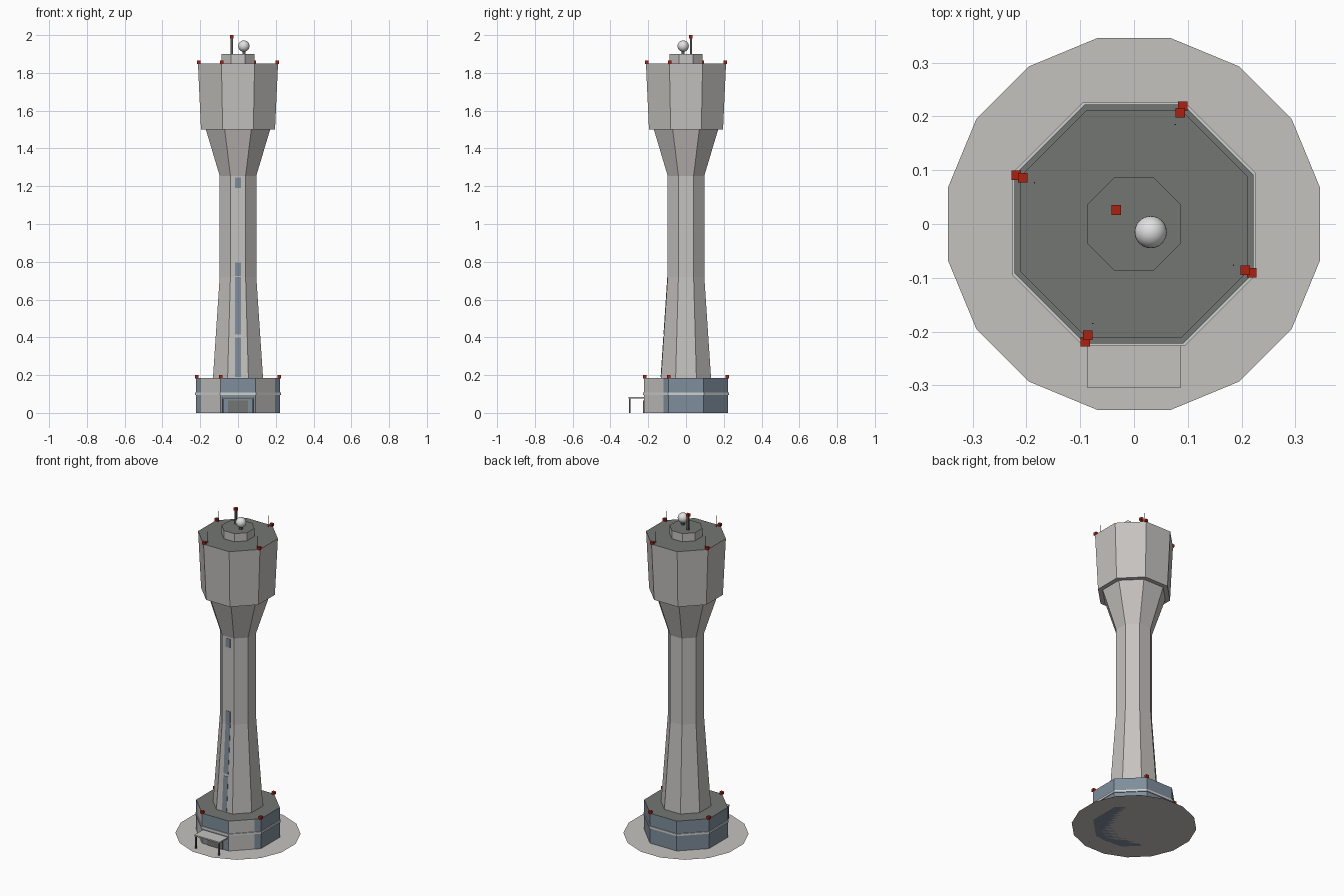
import bpy, bmesh, math
from mathutils import Vector

if "Cube" in bpy.data.objects:
    bpy.data.objects.remove(bpy.data.objects["Cube"], do_unlink=True)


def material(name, rgb):
    m = bpy.data.materials.new(name)
    m.use_nodes = True
    m.diffuse_color = (*rgb, 1)
    m.node_tree.nodes["Principled BSDF"].inputs["Base Color"].default_value = (*rgb, 1)
    return m


CONCRETE = material("concrete", (0.56, 0.54, 0.52))
PAVING = material("paving", (0.56, 0.54, 0.52))
ROOF = material("roof_grey", (0.17, 0.18, 0.165))
GLASS = material("blue_glass", (0.21, 0.27, 0.33))
TRIM = material("pale_trim", (0.62, 0.64, 0.64))
METAL = material("dark_metal", (0.10, 0.10, 0.10))
RED = material("red_light", (0.42, 0.015, 0.005))
WHITE = material("white_dome", (0.75, 0.75, 0.75))


def finish(bm, name, mats):
    bmesh.ops.recalc_face_normals(bm, faces=bm.faces)
    me = bpy.data.meshes.new(name)
    bm.to_mesh(me)
    bm.free()
    for m in mats:
        me.materials.append(m)
    ob = bpy.data.objects.new(name, me)
    bpy.context.collection.objects.link(ob)
    return ob


def octagon(apothem):
    r = apothem / math.cos(math.pi / 8)
    return [Vector((r * math.cos(a), r * math.sin(a), 0))
            for a in (math.pi / 8 + k * math.pi / 4 for k in range(8))]


def loft(name, sections, mats, rule=None):
    """Join (outline, z) sections into a closed solid; rule picks a material slot."""
    bm = bmesh.new()
    rings = [[bm.verts.new((p.x, p.y, z)) for p in pts] for pts, z in sections]
    n = len(rings[0])
    for low, high in zip(rings, rings[1:]):
        for i in range(n):
            j = (i + 1) % n
            bm.faces.new((low[i], low[j], high[j], high[i]))
    bm.faces.new(rings[0])
    bm.faces.new(rings[-1])
    bmesh.ops.recalc_face_normals(bm, faces=bm.faces)
    if rule:
        for f in bm.faces:
            f.material_index = rule(f)
    return finish(bm, name, mats)


def roof_rule(f):
    return 1 if f.normal.z > 0.9 else 0


def box(name, lo, hi, mat):
    pts = [Vector((x, y, 0)) for x, y in
           ((lo[0], lo[1]), (hi[0], lo[1]), (hi[0], hi[1]), (lo[0], hi[1]))]
    return loft(name, [(pts, lo[2]), (pts, hi[2])], [mat])


def rod(name, x, y, z0, z1, r, mat):
    return box(name, (x - r, y - r, z0), (x + r, y + r, z1), mat)


# Paved ground disc
bm = bmesh.new()
bm.faces.new([bm.verts.new((0.352 * math.cos(a), 0.352 * math.sin(a), 0))
              for a in (math.pi / 16 * (2 * k + 1) for k in range(16))])
finish(bm, "ground_disc", [PAVING])

# Base building: glazed octagon with solid walls on the two front diagonals
plan = []
corners = octagon(0.222)
for i, p in enumerate(corners):
    q = corners[(i + 1) % 8]
    plan.append(p)
    if i == 4:
        plan.append(p.lerp(q, 0.2))
    if i == 6:
        plan.append(p.lerp(q, 0.8))


def base_rule(f):
    if f.normal.z > 0.9:
        return 1
    c = f.calc_center_median()
    solid = f.normal.y < -0.5 and 0.1 < abs(c.x) < 0.19
    return 2 if solid else 0


loft("base_building", [(plan, 0), (plan, 0.185)], [GLASS, ROOF, CONCRETE], base_rule)
loft("base_band", [(octagon(0.227), 0.094), (octagon(0.227), 0.107)], [TRIM])

# Entrance: door plate, canopy and posts
box("entrance_door", (-0.052, -0.227, 0), (0.052, -0.221, 0.066), ROOF)
box("entrance_canopy", (-0.086, -0.305, 0.076), (0.086, -0.22, 0.084), CONCRETE)
for side, x in (("left", 0.08), ("right", -0.08)):
    rod("canopy_post_" + side, x, -0.299, 0, 0.077, 0.004, METAL)

# Tower shaft, flared neck and cab
shaft = ((0.133, 0.18), (0.097, 0.72), (0.097, 1.255), (0.17, 1.5))
loft("tower_shaft", [(octagon(a), z) for a, z in shaft], [CONCRETE])
loft("tower_cab", [(octagon(0.196), 1.5), (octagon(0.212), 1.85)],
     [CONCRETE, ROOF], roof_rule)
loft("roof_house", [(octagon(0.087), 1.849), (octagon(0.087), 1.9)],
     [CONCRETE, ROOF], roof_rule)


# Slit windows laid on the front of the shaft
def shaft_front(z):
    t = max(0, (0.72 - z) / 0.54)
    return -0.097 - 0.036 * t


for n, (z0, z1) in enumerate(((0.19, 0.4), (0.415, 0.72), (0.725, 0.795), (1.19, 1.245))):
    sections = []
    for z in (z0, z1):
        y = shaft_front(z)
        sections.append(([Vector((-0.016, y - 0.002, 0)), Vector((0.016, y - 0.002, 0)),
                          Vector((0.016, y + 0.004, 0)), Vector((-0.016, y + 0.004, 0))], z))
    loft(f"slit_window_{n + 1}", sections, [GLASS])

# Warning lights on alternate roof corners, plus thin aerials on the cab roof
for label, apothem, z in (("base", 0.222, 0.183), ("cab", 0.21, 1.848)):
    for k, p in enumerate(octagon(apothem)[1::2]):
        rod(f"{label}_light_{k + 1}", p.x * 0.985, p.y * 0.985, z, z + 0.017, 0.009, RED)
for k, p in enumerate(octagon(0.185)[::2]):
    q = octagon(0.185)[2 * k + 1]
    rod(f"roof_aerial_{k + 1}", q.x, q.y, 1.85, 1.92, 0.001, METAL)

# Mast with its light, and radar dome on a short stand
rod("mast", -0.033, 0.026, 1.9, 1.985, 0.006, METAL)
rod("mast_light", -0.033, 0.026, 1.983, 2.0, 0.009, RED)
rod("dome_stand", 0.031, -0.015, 1.9, 1.92, 0.008, METAL)
bm = bmesh.new()
bmesh.ops.create_uvsphere(bm, u_segments=24, v_segments=12, radius=0.03)
bmesh.ops.translate(bm, verts=bm.verts, vec=(0.031, -0.015, 1.942))
for f in bm.faces:
    f.smooth = True
finish(bm, "radar_dome", [WHITE])
